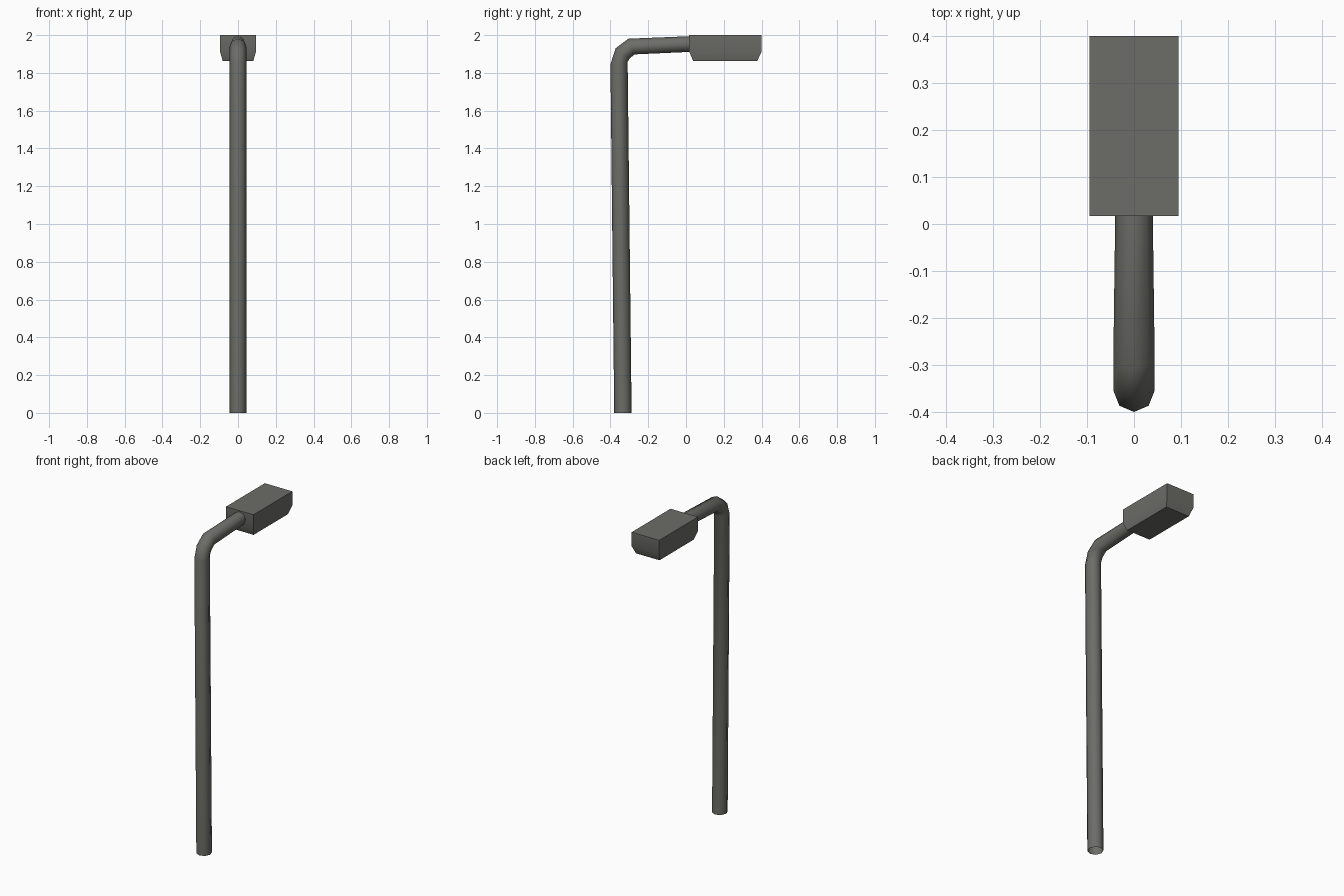
import bpy, bmesh, math
from mathutils import Vector

if "Cube" in bpy.data.objects:
    bpy.data.objects.remove(bpy.data.objects["Cube"])

metal = bpy.data.materials.new("dark_grey_metal")
metal.diffuse_color = (0.15, 0.15, 0.137, 1)
metal.use_nodes = True
metal.node_tree.nodes["Principled BSDF"].inputs["Base Color"].default_value = metal.diffuse_color


def finish(name, bm):
    bmesh.ops.recalc_face_normals(bm, faces=bm.faces)
    mesh = bpy.data.meshes.new(name)
    bm.to_mesh(mesh)
    bm.free()
    mesh.materials.append(metal)
    ob = bpy.data.objects.new(name, mesh)
    bpy.context.collection.objects.link(ob)
    bpy.ops.object.select_all(action='DESELECT')
    ob.select_set(True)
    bpy.context.view_layer.objects.active = ob
    bpy.ops.object.shade_smooth_by_angle(angle=math.radians(50))
    return ob


def bridge(bm, a, b):
    n = len(a)
    for i in range(n):
        bm.faces.new((a[i], a[(i + 1) % n], b[(i + 1) % n], b[i]))


# Bent pole: eight-sided rings given by outer and inner (y, z) points and half width
rings = [((-0.38, 0.0), (-0.288, 0.0), 0.044),
         ((-0.40, 1.845), (-0.309, 1.858), 0.044),
         ((-0.373, 1.93), (-0.298, 1.877), 0.044),
         ((-0.305, 1.981), (-0.272, 1.898), 0.044),
         ((0.018, 1.994), (0.018, 1.911), 0.040)]
bm = bmesh.new()
loops = []
for outer, inner, half in rings:
    o, i = Vector((0, *outer)), Vector((0, *inner))
    mid, arm = (o + i) / 2, (o - i) / 2
    loops.append([bm.verts.new(mid + arm * math.cos(k * math.pi / 4)
                               + Vector((half * math.sin(k * math.pi / 4), 0, 0)))
                  for k in range(8)])
for a, b in zip(loops, loops[1:]):
    bridge(bm, a, b)
finish("bent_pole", bm)

# Lamp head: box with a tapered underside
bm = bmesh.new()
loops = []
for z, x, y0, y1 in [(1.863, 0.081, 0.038, 0.377),
                     (1.912, 0.095, 0.017, 0.40),
                     (2.0, 0.095, 0.017, 0.40)]:
    loops.append([bm.verts.new(p) for p in
                  ((-x, y0, z), (x, y0, z), (x, y1, z), (-x, y1, z))])
for a, b in zip(loops, loops[1:]):
    bridge(bm, a, b)
bm.faces.new(loops[0])
bm.faces.new(loops[-1])
finish("lamp_head", bm)
